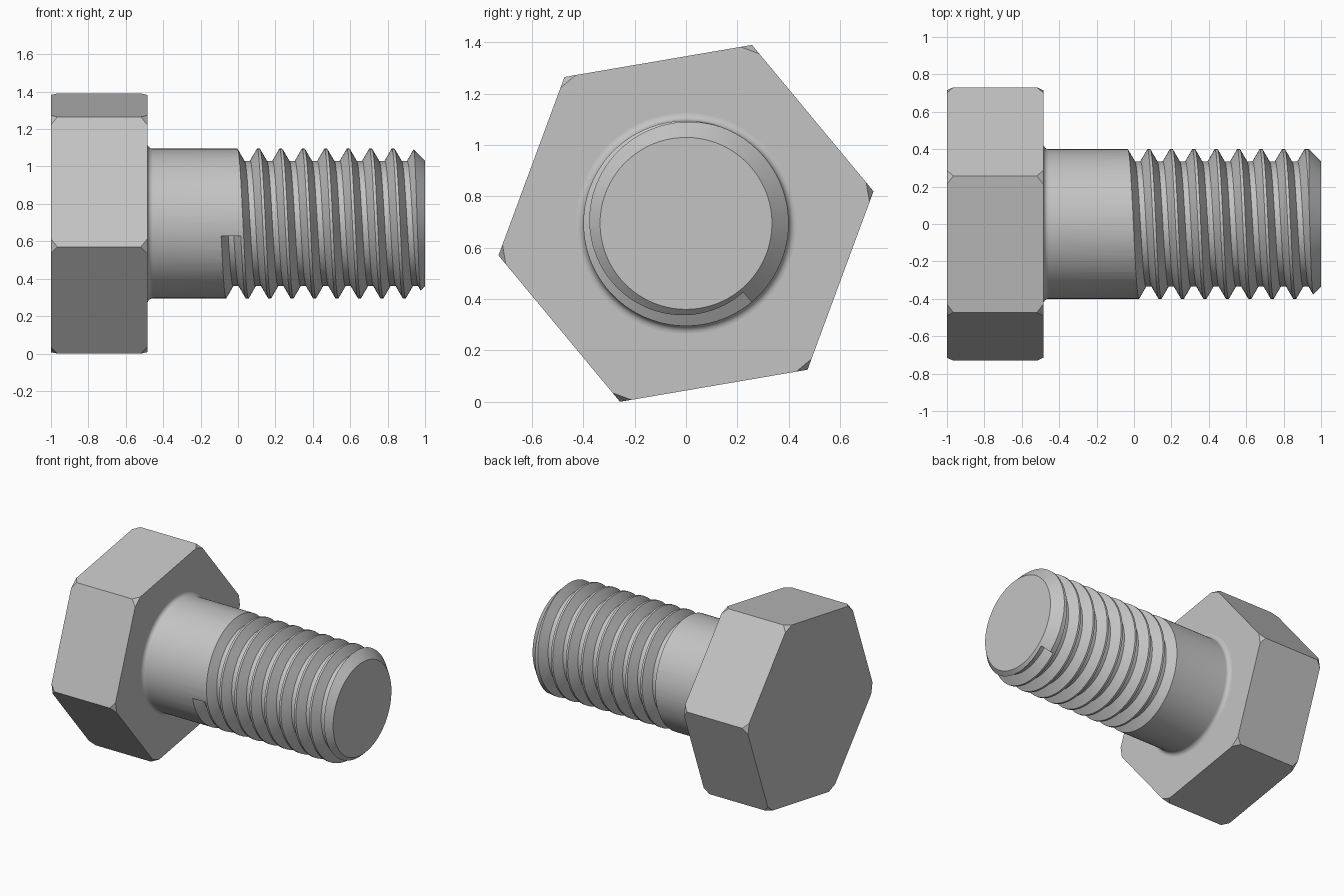
import bpy, bmesh
from math import sin, cos, pi, radians
from mathutils import Vector

if "Cube" in bpy.data.objects:
    bpy.data.objects.remove(bpy.data.objects["Cube"])

AXIS_Z = 0.695       # height of the bolt's axis, which runs along x
SEGS = 96            # sides per turn
HEAD_R, HEAD_END = 0.7415, -0.485
SHANK_R, ROOT_R = 0.4, 0.335
PITCH, TURNS = 0.12, 8.33
START = radians(189.7)

steel = bpy.data.materials.new("steel_grey")
steel.use_nodes = True
grey = (0.55, 0.55, 0.55, 1)
steel.diffuse_color = grey
steel.node_tree.nodes["Principled BSDF"].inputs["Base Color"].default_value = grey


def radial(angle):
    return Vector((0, cos(angle), sin(angle)))


def point(x, r, angle):
    return Vector((x, 0, AXIS_Z)) + radial(angle) * r


def loft(rings):
    """Closed solid through a list of equal point rings."""
    bm = bmesh.new()
    rows = [[bm.verts.new(p) for p in ring] for ring in rings]
    n = len(rows[0])
    for a, b in zip(rows, rows[1:]):
        for i in range(n):
            j = (i + 1) % n
            bm.faces.new((a[i], a[j], b[j], b[i]))
    bm.faces.new(rows[0])
    bm.faces.new(rows[-1])
    bmesh.ops.recalc_face_normals(bm, faces=bm.faces)
    return bm


def make_object(name, bm):
    bmesh.ops.recalc_face_normals(bm, faces=bm.faces)
    mesh = bpy.data.meshes.new(name)
    bm.to_mesh(mesh)
    bm.free()
    mesh.materials.append(steel)
    ob = bpy.data.objects.new(name, mesh)
    bpy.context.collection.objects.link(ob)
    return ob


def activate(ob):
    bpy.ops.object.select_all(action='DESELECT')
    ob.select_set(True)
    bpy.context.view_layer.objects.active = ob


# Hexagonal head with its corners chamfered at both ends
corners = [radians(9.7 + 60 * i) for i in range(6)]
bm = loft([[point(x, HEAD_R, a) for a in corners] for x in (-1, HEAD_END)])
for x, side in ((-1, -1), (HEAD_END, 1)):
    for a in corners:
        cut = bmesh.ops.bisect_plane(
            bm, geom=bm.verts[:] + bm.edges[:] + bm.faces[:], dist=1e-6,
            plane_co=point(x, HEAD_R - 0.0225, a),
            plane_no=(radial(a) * 0.035 + Vector((side * 0.0225, 0, 0))).normalized(),
            clear_outer=True)
        edges = [e for e in cut["geom_cut"] if isinstance(e, bmesh.types.BMEdge)]
        bmesh.ops.edgeloop_fill(bm, edges=edges)
make_object("hex_head", bm)

# Shank: fillet under the head, plain cylinder, chamfered tip
FILLET = 0.03
profile = [(HEAD_END - 0.03, SHANK_R + FILLET)]
for i in range(8):
    a = i / 7 * pi / 2
    profile.append((HEAD_END + FILLET * (1 - cos(a)), SHANK_R + FILLET * (1 - sin(a))))
profile += [(1 - (SHANK_R - ROOT_R), SHANK_R), (1, ROOT_R)]
angles = [START + 2 * pi * i / SEGS for i in range(SEGS)]
shank = make_object("threaded_shank", loft([[point(x, r, a) for a in angles] for x, r in profile]))

# Helical groove cutter with a trapezoid section
groove = [(-0.0029, 0.405), (0.0375, ROOT_R), (0.0675, ROOT_R), (0.1079, 0.405)]
rings = []
for k in range(round(TURNS * SEGS) + 1):
    t = k / SEGS
    rings.append([point(-0.09 + PITCH * t + x, r, START + 2 * pi * t) for x, r in groove])
cutter = make_object("groove_cutter", loft(rings))
cutter.hide_render = True

# Cut the thread, then drop the cutter
activate(shank)
mod = shank.modifiers.new("thread", 'BOOLEAN')
mod.operation = 'DIFFERENCE'
mod.solver = 'EXACT'
mod.object = cutter
bpy.ops.object.modifier_apply(modifier=mod.name)
bpy.data.objects.remove(cutter)
bpy.ops.object.shade_smooth_by_angle(angle=radians(25))
